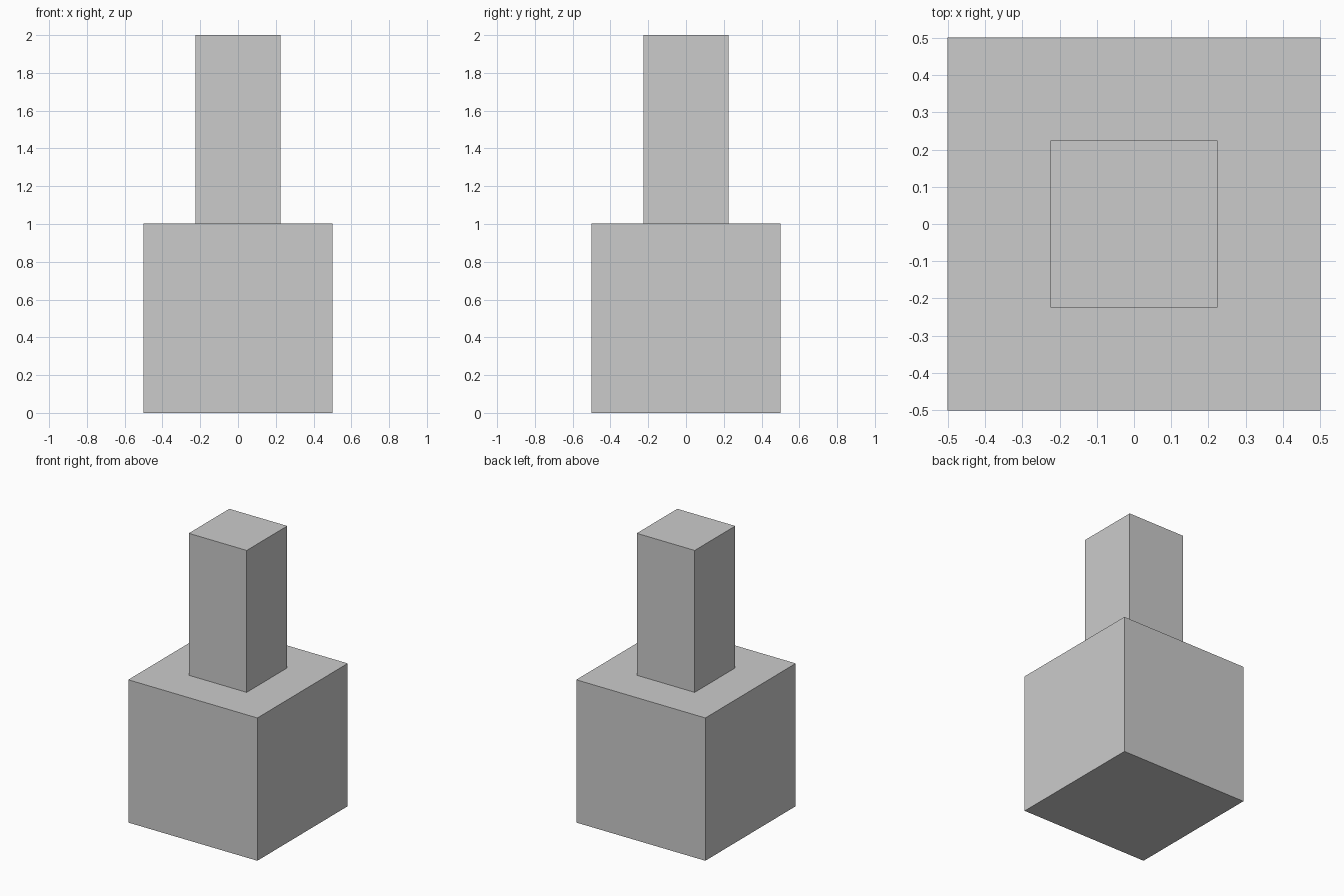
import bpy
import bmesh
from mathutils import Vector

if "Cube" in bpy.data.objects:
    bpy.data.objects.remove(bpy.data.objects["Cube"])

TOTAL = 2.0    # overall height
BASE = 1.003   # edge length of the cubic base
POST = 0.45    # width of the square post

bm = bmesh.new()

# Cubic base standing on the ground
bmesh.ops.create_cube(bm, size=BASE)
bmesh.ops.translate(bm, verts=bm.verts, vec=(0, 0, BASE / 2))

# Square post: inset the top face evenly, then pull it up
top = max(bm.faces, key=lambda f: f.calc_center_median().z)
bmesh.ops.inset_region(bm, faces=[top], thickness=(BASE - POST) / 2,
                       use_even_offset=True)
result = bmesh.ops.extrude_discrete_faces(bm, faces=[top])
bmesh.ops.translate(bm, verts=result["faces"][0].verts,
                    vec=Vector((0, 0, TOTAL - BASE)))

bmesh.ops.recalc_face_normals(bm, faces=bm.faces)
mesh = bpy.data.meshes.new("base_with_post")
bm.to_mesh(mesh)
bm.free()
bpy.context.collection.objects.link(bpy.data.objects.new("base_with_post", mesh))
